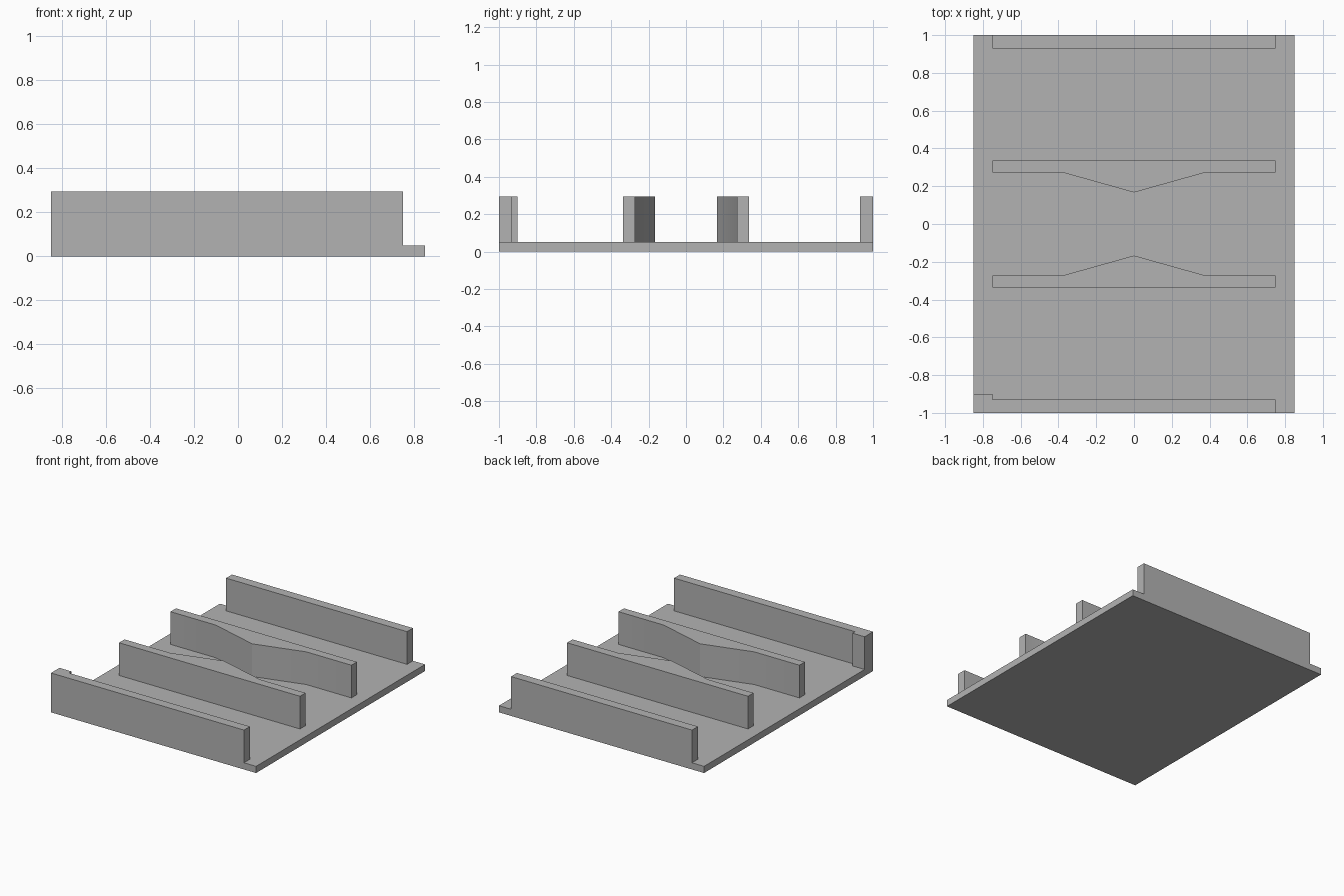
import bpy
import bmesh

cube = bpy.data.objects.get("Cube")
if cube:
    bpy.data.objects.remove(cube, do_unlink=True)

BASE_TOP, WALL_TOP = 0.05, 0.295
HALF_X, END_X = 0.85, 0.75

# Single plain grey finish
grey = bpy.data.materials.new("plain_grey")
grey.use_nodes = True
grey.diffuse_color = (0.45, 0.45, 0.45, 1)
grey.node_tree.nodes["Principled BSDF"].inputs["Base Color"].default_value = grey.diffuse_color


def extrude_plan(name, outline, bottom, top):
    """Raise a plan outline into a solid between two heights."""
    bm = bmesh.new()
    face = bm.faces.new([bm.verts.new((x, y, bottom)) for x, y in outline])
    raised = bmesh.ops.extrude_face_region(bm, geom=[face])["geom"]
    verts = [v for v in raised if isinstance(v, bmesh.types.BMVert)]
    bmesh.ops.translate(bm, verts=verts, vec=(0, 0, top - bottom))
    bmesh.ops.recalc_face_normals(bm, faces=bm.faces)
    mesh = bpy.data.meshes.new(name)
    bm.to_mesh(mesh)
    bm.free()
    mesh.materials.append(grey)
    obj = bpy.data.objects.new(name, mesh)
    bpy.context.collection.objects.link(obj)
    return obj


def rectangle(x0, x1, y0, y1):
    return [(x0, y0), (x1, y0), (x1, y1), (x0, y1)]


# Floor plate
extrude_plan("floor_plate", rectangle(-HALF_X, HALF_X, -1, 1), 0, BASE_TOP)

# Back wall
extrude_plan("back_wall", rectangle(-END_X, END_X, 0.93, 1), BASE_TOP, WALL_TOP)

# Front wall with a corner post at its right end
front = [(-HALF_X, -1), (END_X, -1), (END_X, -0.93), (-END_X, -0.93),
         (-END_X, -0.9), (-HALF_X, -0.9)]
extrude_plan("front_wall", front, BASE_TOP, WALL_TOP)

# Pair of inner walls with wedges pointing at each other
wedge = [(-END_X, 0.337), (-END_X, 0.272), (-0.375, 0.272), (0, 0.167),
         (0.375, 0.272), (END_X, 0.272), (END_X, 0.337)]
for name, side in (("inner_wall_back", 1), ("inner_wall_front", -1)):
    wall = extrude_plan(name, [(x, side * y) for x, y in wedge], BASE_TOP, WALL_TOP)
    bpy.ops.object.select_all(action="DESELECT")
    wall.select_set(True)
    bpy.context.view_layer.objects.active = wall
    bpy.ops.object.shade_smooth_by_angle()
